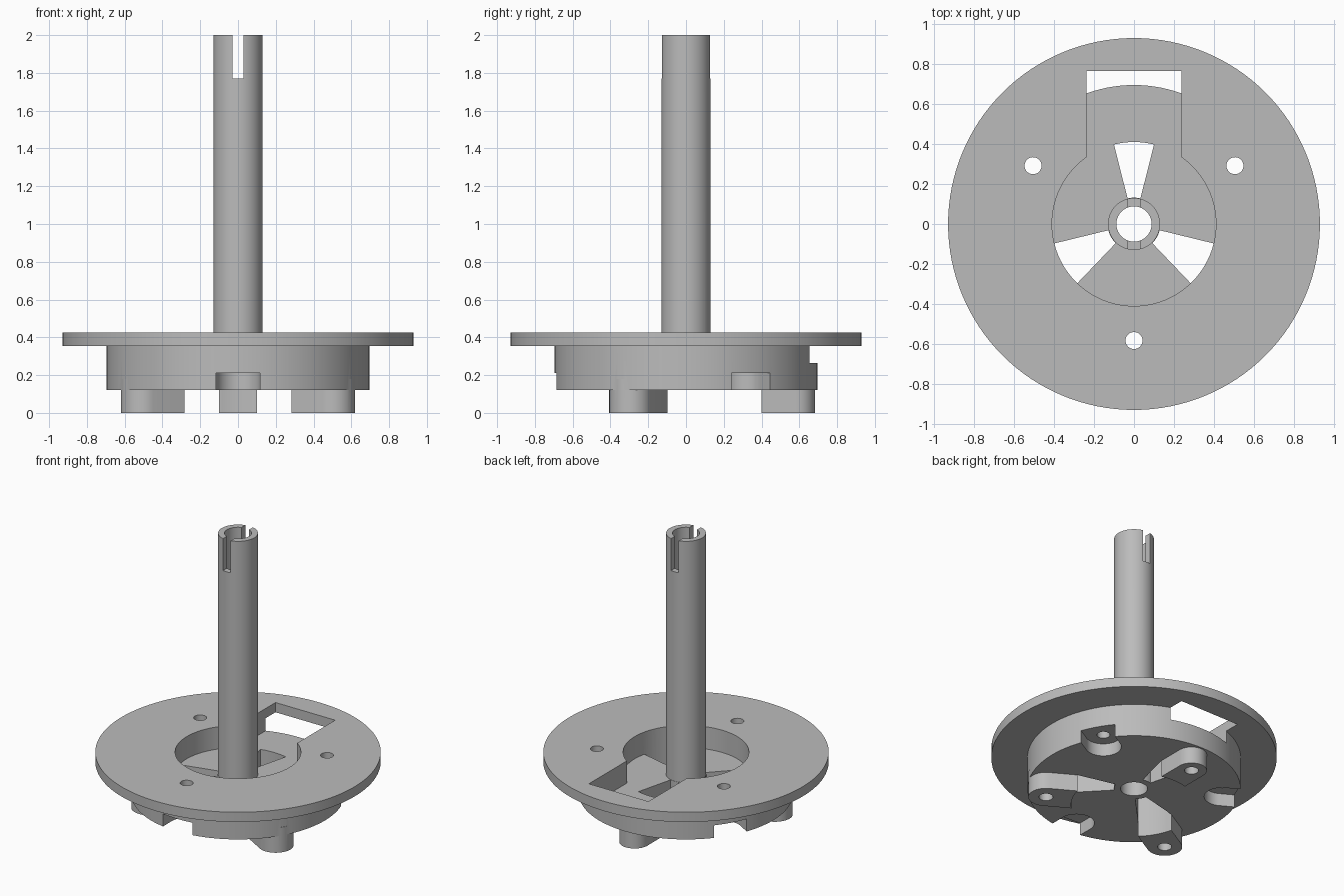
import bpy, bmesh, math
from math import sin, cos, asin, sqrt, pi, radians

if "Cube" in bpy.data.objects:
    bpy.data.objects.remove(bpy.data.objects["Cube"])

grey = bpy.data.materials.new("light grey")
grey.diffuse_color = (0.5, 0.5, 0.5, 1)
grey.use_nodes = True
grey.node_tree.nodes["Principled BSDF"].inputs["Base Color"].default_value = grey.diffuse_color


def prism(name, outline, z0, z1, angle=0.0):
    """Extrude a 2D outline from z0 to z1, turned about the z axis."""
    bm = bmesh.new()
    c, s = cos(angle), sin(angle)
    low = [bm.verts.new((x * c - y * s, x * s + y * c, z0)) for x, y in outline]
    high = [bm.verts.new((v.co.x, v.co.y, z1)) for v in low]
    n = len(low)
    bm.faces.new(low[::-1])
    bm.faces.new(high)
    for i in range(n):
        j = (i + 1) % n
        bm.faces.new((low[i], low[j], high[j], high[i]))
    bmesh.ops.recalc_face_normals(bm, faces=bm.faces)
    mesh = bpy.data.meshes.new(name)
    bm.to_mesh(mesh)
    bm.free()
    mesh.materials.append(grey)
    obj = bpy.data.objects.new(name, mesh)
    bpy.context.collection.objects.link(obj)
    return obj


def arc(r, a0, a1, n, cx=0.0):
    return [(cx + r * cos(a0 + (a1 - a0) * i / n), r * sin(a0 + (a1 - a0) * i / n))
            for i in range(n + 1)]


def circle(r, n=96, cx=0.0):
    return arc(r, 0, 2 * pi, n, cx)[:-1]


def combine(target, tool, operation):
    mod = target.modifiers.new(operation, 'BOOLEAN')
    mod.operation = operation
    mod.solver = 'EXACT'
    mod.object = tool
    bpy.context.view_layer.objects.active = target
    bpy.ops.object.modifier_apply(modifier=mod.name)
    bpy.data.objects.remove(tool)


FLOOR, BOLT_R = 0.265, 0.583

# Flange and drum
body = prism("flanged_base", circle(0.93, 128), 0.355, 0.425)
combine(body, prism("drum", circle(0.695, 128), 0.12, 0.39), 'UNION')

# Central well and rectangular pocket sharing one floor
combine(body, prism("well", circle(0.41), FLOOR, 0.6), 'DIFFERENCE')
combine(body, prism("pocket", [(-0.237, 0.1), (0.237, 0.1), (0.237, 0.765), (-0.237, 0.765)],
                    FLOOR, 0.6), 'DIFFERENCE')

# Feet with rounded outer ends, blind holes, and wedge openings inside them
for deg, w in ((90, 0.1), (210, 0.115), (330, 0.115)):
    a = radians(deg)
    start = sqrt(0.41 ** 2 - w ** 2) + 0.001
    foot = [(start, -w)] + arc(w, -pi / 2, pi / 2, 24, BOLT_R) + [(start, w)]
    combine(body, prism("foot", foot, 0, 0.18, a), 'UNION')
    combine(body, prism("blind_hole", circle(0.046, 32, BOLT_R), -0.1, 0.2, a), 'DIFFERENCE')
    h = asin(w / 0.41)
    wedge = arc(0.41, -h, h, 12) + arc(0.132, h, -h, 8)
    combine(body, prism("wedge", wedge, -0.1, 0.35, a), 'DIFFERENCE')

# Screw holes with open-sided recesses under them
for deg in (30, 150, 270):
    a = radians(deg)
    recess = arc(0.117, pi / 2, 3 * pi / 2, 24, BOLT_R) + [(0.8, -0.117), (0.8, 0.117)]
    combine(body, prism("recess", recess, 0.0, 0.21, a), 'DIFFERENCE')
    combine(body, prism("screw_hole", circle(0.0425, 32, BOLT_R), 0.1, 0.6, a), 'DIFFERENCE')

# Hollow column with a slotted top
combine(body, prism("column", circle(0.13, 64), 0.2, 2.0), 'UNION')
combine(body, prism("bore", circle(0.088, 64), -0.1, 2.1), 'DIFFERENCE')
combine(body, prism("slot", [(-0.03, -0.3), (0.03, -0.3), (0.03, 0.3), (-0.03, 0.3)],
                    1.77, 2.1), 'DIFFERENCE')

# Smooth curved walls, crisp edges
bpy.ops.object.select_all(action='DESELECT')
body.select_set(True)
bpy.context.view_layer.objects.active = body
bpy.ops.object.shade_smooth_by_angle(angle=radians(30))
